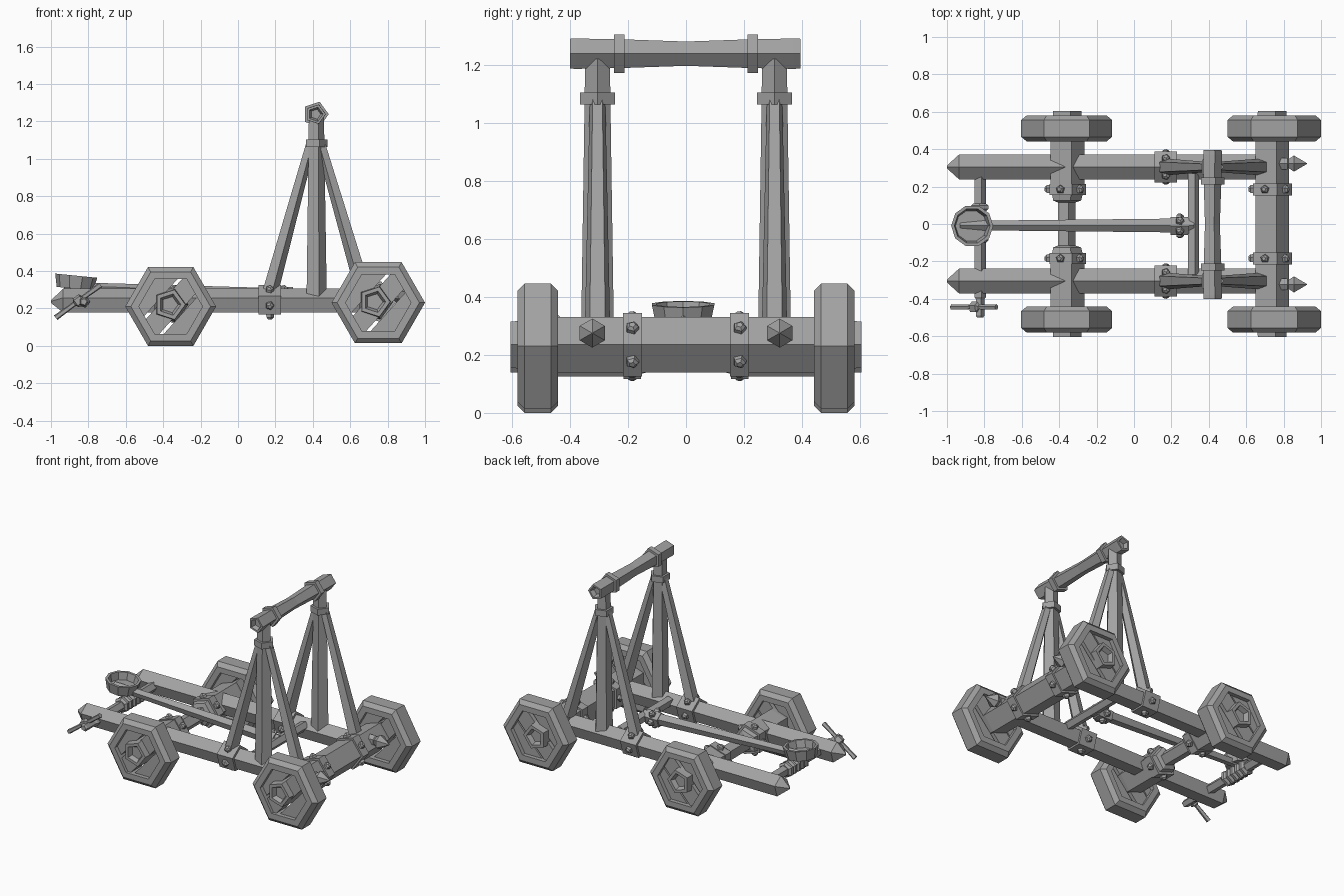
import bpy, bmesh, math
from mathutils import Vector as V

if "Cube" in bpy.data.objects:
    bpy.data.objects.remove(bpy.data.objects["Cube"])

wood = bpy.data.materials.new("plain_grey")
wood.diffuse_color = (0.36, 0.36, 0.36, 1)
wood.use_nodes = True
wood.node_tree.nodes["Principled BSDF"].inputs["Base Color"].default_value = wood.diffuse_color


def finish(name, bm):
    bmesh.ops.recalc_face_normals(bm, faces=bm.faces[:])
    me = bpy.data.meshes.new(name)
    bm.to_mesh(me)
    bm.free()
    me.materials.append(wood)
    ob = bpy.data.objects.new(name, me)
    bpy.context.collection.objects.link(ob)
    return ob


def loft(bm, start, axis, ref, rings, sides=5, closed=False):
    """Polygon rings (distance, radius) along an axis; first corner points to ref."""
    start, a = V(start), V(axis).normalized()
    u = V(ref)
    u = (u - a * u.dot(a)).normalized()
    w = a.cross(u)
    loops = []
    for d, r in rings:
        loops.append([bm.verts.new(start + a * d
                      + (u * math.cos(t) + w * math.sin(t)) * r)
                      for t in (2 * math.pi * i / sides for i in range(sides))])
    pairs = list(zip(loops, loops[1:]))
    if closed:
        pairs.append((loops[-1], loops[0]))
    else:
        bm.faces.new(loops[0])
        bm.faces.new(loops[-1])
    for p, q in pairs:
        for i in range(sides):
            j = (i + 1) % sides
            bm.faces.new((p[i], p[j], q[j], q[i]))


def part(name, start, axis, ref, rings, sides=5, closed=False):
    bm = bmesh.new()
    loft(bm, start, axis, ref, rings, sides, closed)
    return finish(name, bm)


def beam(name, p, q, r0, r1, ref, sides=5):
    d = V(q) - V(p)
    return part(name, p, d, ref, [(0, r0), (d.length, r1)], sides)


def band(name, c, axis, ref, r, width, bolts=True):
    """Five-sided strap with one bolt on each face."""
    bm = bmesh.new()
    h = width / 2
    loft(bm, c, axis, ref, [(-h, r), (h, r)])
    if bolts:
        a, u = V(axis), V(ref)
        w = a.cross(u)
        for i in range(5):
            t = (i + 0.5) * 2 * math.pi / 5
            n = u * math.cos(t) + w * math.sin(t)
            loft(bm, V(c) + n * (r * 0.80), n, a,
                 [(0, 0.024), (0.016, 0.022), (0.026, 0.011)])
    return finish(name, bm)


X, Y, Z = V((1, 0, 0)), V((0, 1, 0)), V((0, 0, 1))


def wheel(name, x, y, z, R):
    """Hexagonal rim with three planks set into it."""
    bm = bmesh.new()
    inner = R * 0.70
    loft(bm, (x, y, z), Y, X, [(-0.07, R - 0.03), (-0.045, R), (0.045, R),
         (0.07, R - 0.03), (0.07, inner), (-0.07, inner)], 6, True)
    finish(name + "_rim", bm)
    ang = math.radians(48)
    n = V((-math.sin(ang), 0, math.cos(ang)))
    for k, (lo, hi) in enumerate(((-1, -0.071), (-0.053, 0.053), (0.071, 1))):
        bm = bmesh.new()
        t = 0.05 if k == 1 else 0.042
        loft(bm, (x, y, z), Y, X, [(-t, inner + 0.005), (t, inner + 0.005)], 6)
        for off, s in ((lo, -1), (hi, 1)):
            cut = bmesh.ops.bisect_plane(
                bm, geom=bm.verts[:] + bm.edges[:] + bm.faces[:],
                plane_co=V((x, y, z)) + n * off, plane_no=n * s, clear_outer=True)
            edges = [e for e in cut["geom_cut"] if isinstance(e, bmesh.types.BMEdge)]
            if edges:
                bmesh.ops.holes_fill(bm, edges=edges)
        finish(name + "_plank", bm)


# axles with hollowed ends, straps and wheels
END = [(0.03, 0.045), (0, 0.06), (0, 0.084), (0.03, 0.086), (0.16, 0.1)]
part("rear_axle", (0.73, -0.605, 0.235), Y, X,
     END + [(1.21 - d, r) for d, r in reversed(END)])
front = END + [(0.41, 0.1), (0.48, 0.082), (0.49, 0.052)]
part("front_axle", (-0.365, -0.605, 0.22), Y, X,
     front + [(1.21 - d, r) for d, r in reversed(front)])
for s in (-1, 1):
    band("rear_axle_strap", (0.73, s * 0.185, 0.235), Y, X, 0.115, 0.065)
    band("front_axle_strap", (-0.365, s * 0.185, 0.22), Y, X, 0.108, 0.06)
    wheel("front_wheel", -0.36, s * 0.511, 0.21, 0.243)
    wheel("rear_wheel", 0.75, s * 0.511, 0.23, 0.25)

    # side rails with pointed front ends and rear spikes
    y = s * 0.305
    part("side_rail", (-1, y, 0.235), X, Z,
         [(0, 0.008), (0.065, 0.07), (1.7, 0.07)])
    part("rail_spike", (0.72, s * 0.323, 0.275), X, Z,
         [(0, 0.035), (0.1, 0.035), (0.105, 0.026), (0.135, 0.05), (0.205, 0.002)], 6)
    band("rail_strap", (0.17, y, 0.238), X, Z, 0.088, 0.12)

    # uprights with slanted braces and collar
    part("upright_post", (0.415, y, 0.24), Z, X,
         [(0, 0.06), (0.82, 0.047), (0.98, 0.045)])
    beam("front_brace", (0.155, y, 0.24), (0.39, y, 1.09), 0.047, 0.028, X)
    beam("rear_brace", (0.69, y, 0.24), (0.44, y, 1.09), 0.047, 0.028, -X)
    band("post_collar", (0.415, y, 1.083), Z, X, 0.064, 0.042, False)
    band("top_beam_strap", (0.415, s * 0.23, 1.238), Y, X, 0.07, 0.036, False)

# top beam, pinched in the middle and hollowed at the ends
part("top_beam", (0.415, -0.4, 1.238), Y, X,
     [(0.03, 0.028), (0, 0.04), (0, 0.054), (0.02, 0.055), (0.18, 0.052), (0.4, 0.044),
      (0.62, 0.052), (0.77, 0.055), (0.795, 0.054), (0.795, 0.04), (0.765, 0.028)])

# throwing arm and its pivot bar
beam("pivot_bar", (0.315, -0.27, 0.265), (0.315, 0.27, 0.265), 0.033, 0.033, X)
beam("throwing_arm", (-0.93, -0.008, 0.315), (0.32, -0.008, 0.265), 0.026, 0.04, Z)
band("arm_strap", (0.245, -0.01, 0.265), X, Z, 0.05, 0.1)

# throwing cup, tilted slightly along the arm
part("throwing_cup", (-0.872, -0.01, 0.305), V((0.1, 0, 1)), X,
     [(0, 0.098), (0.07, 0.113), (0.07, 0.096), (0.02, 0.085)], 10)

# winch drum, rope coils and crank
part("winch_shaft", (-0.825, -0.5, 0.235), Y, X,
     [(0, 0.018), (0.01, 0.026), (0.1, 0.026), (0.11, 0.034), (0.77, 0.034)])
for i in range(5):
    part("rope_coil", (-0.825, -0.1 + i * 0.042, 0.235), Y, Z,
         [(0, 0.038), (0.012, 0.054), (0.03, 0.054), (0.042, 0.038)], 6)
a = V((-0.975, -0.445, 0.15))
b = V((-0.735, -0.445, 0.325))
L = (b - a).length
part("winch_handle", a, b - a, Y,
     [(0, 0.016), (L * 0.42, 0.013), (L * 0.45, 0.03), (L * 0.58, 0.03),
      (L * 0.61, 0.013), (L, 0.016)])
